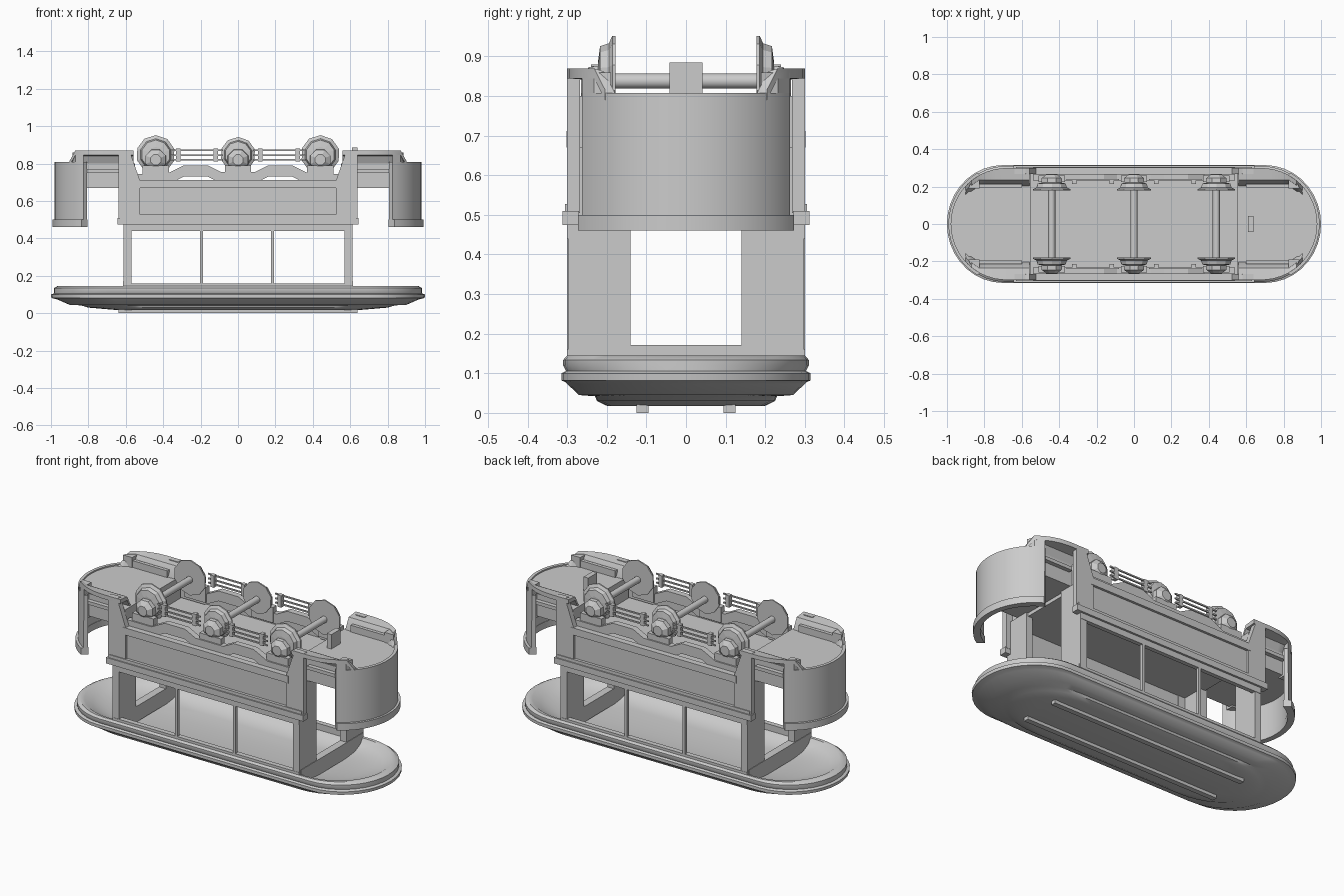
import bpy, bmesh, math

cube = bpy.data.objects.get("Cube")
if cube:
    bpy.data.objects.remove(cube, do_unlink=True)

grey = bpy.data.materials.new("plain grey")
grey.use_nodes = True
grey.diffuse_color = (0.6, 0.6, 0.6, 1)
grey.node_tree.nodes["Principled BSDF"].inputs["Base Color"].default_value = (0.6, 0.6, 0.6, 1)


def finish(name, bm, smooth=False):
    bmesh.ops.recalc_face_normals(bm, faces=bm.faces)
    mesh = bpy.data.meshes.new(name)
    bm.to_mesh(mesh)
    bm.free()
    mesh.materials.append(grey)
    obj = bpy.data.objects.new(name, mesh)
    bpy.context.collection.objects.link(obj)
    if smooth:
        bpy.ops.object.select_all(action='DESELECT')
        obj.select_set(True)
        bpy.context.view_layer.objects.active = obj
        bpy.ops.object.shade_smooth_by_angle(angle=math.radians(35))
    return obj


def box(name, x, y, z):
    bm = bmesh.new()
    bmesh.ops.create_cube(bm, size=1)
    for v in bm.verts:
        for i, (lo, hi) in enumerate((x, y, z)):
            v.co[i] = hi if v.co[i] > 0 else lo
    return finish(name, bm)


def loft(name, rings, smooth=False):
    """Skin a list of equally long point rings and cap both ends."""
    bm = bmesh.new()
    loops = [[bm.verts.new(p) for p in r] for r in rings]
    n = len(loops[0])
    for a, b in zip(loops, loops[1:]):
        for i in range(n):
            j = (i + 1) % n
            bm.faces.new((a[i], a[j], b[j], b[i]))
    bm.faces.new(loops[0])
    bm.faces.new(loops[-1])
    return finish(name, bm, smooth)


def side_prism(name, outline, y0, y1):
    """Extrude an x-z outline along y."""
    return loft(name, [[(x, y, z) for x, z in outline] for y in (y0, y1)])


def cyl(name, x, z, profile, sides=16, smooth=True, turn=0.0):
    """Turn a (y, radius) profile about an axis along y."""
    rings = [[(x + r * math.cos(turn + math.tau * i / sides), y,
               z + r * math.sin(turn + math.tau * i / sides)) for i in range(sides)]
             for y, r in profile]
    return loft(name, rings, smooth)


def end_arc(length, width, lo=-90, hi=90, steps=18):
    """Points around one rounded end, at +x."""
    reach = min(0.3, length * 0.4)
    angles = [math.radians(lo + (hi - lo) * i / steps) for i in range(steps + 1)]
    return [(length - reach + reach * math.cos(a), width * math.sin(a)) for a in angles]


def end_width(x):
    """Half width of the car end at a given distance from the middle."""
    t = max(0, (x - 0.68) / 0.3)
    return 0.3 * math.sqrt(1 - t * t)


def stadium(length, width, z):
    arc = end_arc(length, width)
    return [(x, y, z) for x, y in arc + [(-x, -y) for x, y in arc]]


# Roof: a shallow shell with raised centre, moulded rim and hollow ceiling
roof = [(0.66, 0.2, 0.018), (0.8, 0.225, 0.03), (0.84, 0.23, 0.042), (0.9, 0.27, 0.045),
        (0.965, 0.3, 0.073), (0.985, 0.305, 0.078), (0.998, 0.315, 0.082), (1.0, 0.315, 0.1),
        (0.985, 0.303, 0.106), (0.985, 0.31, 0.12), (0.985, 0.31, 0.134),
        (0.965, 0.3, 0.145), (0.945, 0.285, 0.143), (0.9, 0.265, 0.115),
        (0.8, 0.23, 0.09), (0.6, 0.17, 0.075)]
loft("roof_shell", [stadium(*r) for r in roof], smooth=True)
for s in (-1, 1):
    box("roof_runner", (-0.64, 0.64), sorted((s * 0.095, s * 0.125)), (0, 0.025))

# Car body sides
for s in (-1, 1):
    def ys(a, b):
        return sorted((s * a, s * b))
    box("window_sill", (-0.61, 0.61), ys(0.27, 0.3), (0.12, 0.16))
    box("window_header", (-0.61, 0.61), ys(0.275, 0.3), (0.44, 0.475))
    box("belt_rail", (-0.645, 0.645), ys(0.27, 0.312), (0.475, 0.51))
    box("belt_moulding", (-0.63, 0.63), ys(0.27, 0.305), (0.51, 0.528))
    for x in (-0.195, 0.185):
        box("window_post", (x - 0.008, x + 0.008), ys(0.28, 0.3), (0.14, 0.46))
    box("side_panel", (-0.54, 0.54), ys(0.27, 0.288), (0.5, 0.7))
    box("side_top_rail", (-0.54, 0.54), ys(0.265, 0.302), (0.67, 0.712))
    for e in (-1, 1):
        pillar = [(0.525, 0.505), (0.64, 0.505), (0.64, 0.87), (0.58, 0.87), (0.525, 0.712)]
        side_prism("corner_pillar", [(e * x, z) for x, z in pillar], s * 0.268, s * 0.3)

box("car_floor", (-0.58, 0.58), (-0.28, 0.28), (0.65, 0.672))

# Bulkheads and end platforms
for e in (-1, 1):
    def xs(a, b):
        return sorted((e * a, e * b))
    box("door_threshold", xs(0.57, 0.615), (-0.29, 0.29), (0.08, 0.172))
    box("platform_bearer", xs(0.55, 0.6), (-0.27, 0.27), (0.65, 0.8))
    for s in (-1, 1):
        def ys(a, b):
            return sorted((s * a, s * b))
        box("bulkhead_wing", xs(0.57, 0.612), ys(0.14, 0.298), (0.12, 0.67))

        # Step well: sloped skirt and tread following the rounded end
        rings = []
        for x in (0.56, 0.68, 0.74, 0.79, 0.83, 0.87, 0.9):
            w = end_width(x)
            inner = min(0.235, w - 0.025)
            top = 0.87 if x < 0.88 else 0.815
            section = [(inner - 0.035, 0.795), (inner, top - 0.008), (w, top),
                       (w, top - 0.025), (inner, top - 0.03), (inner - 0.035, 0.77)]
            rings.append([(e * x, s * y, z) for y, z in section])
        loft("step_skirt", rings, smooth=True)
        box("step_riser", xs(0.6, 0.84), ys(0.195, 0.215), (0.67, 0.84))
        box("step_tread", xs(0.62, 0.83), ys(0.2, 0.24), (0.75, 0.77))
        jamb = [(0.825, 0.19), (0.825, end_width(0.825)), (0.87, end_width(0.87)), (0.885, 0.19)]
        loft("step_jamb", [[(e * x, s * y, z) for x, y in jamb] for z in (0.66, 0.86)])

    # Platform floor with rounded end
    outline = [(0.56, -0.21), (0.83, -0.21)] + end_arc(0.975, 0.295, -45, 45) + [(0.83, 0.21), (0.56, 0.21)]
    loft("platform_floor", [[(e * x, y, z) for x, y in outline] for z in (0.67, 0.8)], smooth=True)

    # Curved dash panel and its hand rail
    def curved_wall(name, out, inn, z0, z1):
        arcs = [end_arc(*p, -61, 61, 24) for p in (out, inn)]
        rings = [[(e * a[0], a[1], z0), (e * a[0], a[1], z1),
                  (e * b[0], b[1], z1), (e * b[0], b[1], z0)] for a, b in zip(*arcs)]
        loft(name, rings, smooth=True)
    curved_wall("dash_panel", (0.98, 0.3), (0.962, 0.283), 0.47, 0.808)
    curved_wall("dash_rail", (0.992, 0.312), (0.96, 0.28), 0.46, 0.5)

box("coupler_block", (0.61, 0.64), (-0.042, 0.042), (0.79, 0.885))

# Running gear
for x in (-0.44, 0, 0.44):
    r = 0.094 if x == 0 else 0.104
    cyl("axle", x, 0.838, [(-0.2, 0.019), (0.2, 0.019)])
    for s in (-1, 1):
        cyl("wheel", x, 0.848, [(s * 0.178, r), (s * 0.186, r), (s * 0.195, r * 0.82),
                               (s * 0.217, r * 0.75), (s * 0.222, r * 0.4)], 10, False, 0.3)
        cyl("axle_box", x, 0.82, [(s * 0.21, 0.06), (s * 0.245, 0.058), (s * 0.265, 0.03)], 8, False, 0.39)
        box("axle_guide", (x - 0.07, x + 0.07), sorted((s * 0.225, s * 0.26)), (0.7, 0.79))

# Truck frames with arched beams and brake gear
half = [(0, 0.755), (0.09, 0.755), (0.16, 0.79), (0.29, 0.79), (0.38, 0.745), (0.54, 0.745)]
path = [(-x, z) for x, z in half[:0:-1]] + half
for s in (-1, 1):
    frame = path + [(x, z - 0.06) for x, z in reversed(path)]
    side_prism("truck_frame", frame, s * 0.232, s * 0.268)
    for e in (-1, 1):
        for z in (0.82, 0.845, 0.872):
            box("brake_rod", sorted((e * 0.08, e * 0.36)), sorted((s * 0.232, s * 0.24)), (z - 0.004, z + 0.004))
        for x in (0.12, 0.32):
            box("brake_shoe", sorted((e * x - 0.012, e * x + 0.012)), sorted((s * 0.215, s * 0.24)), (0.81, 0.88))
